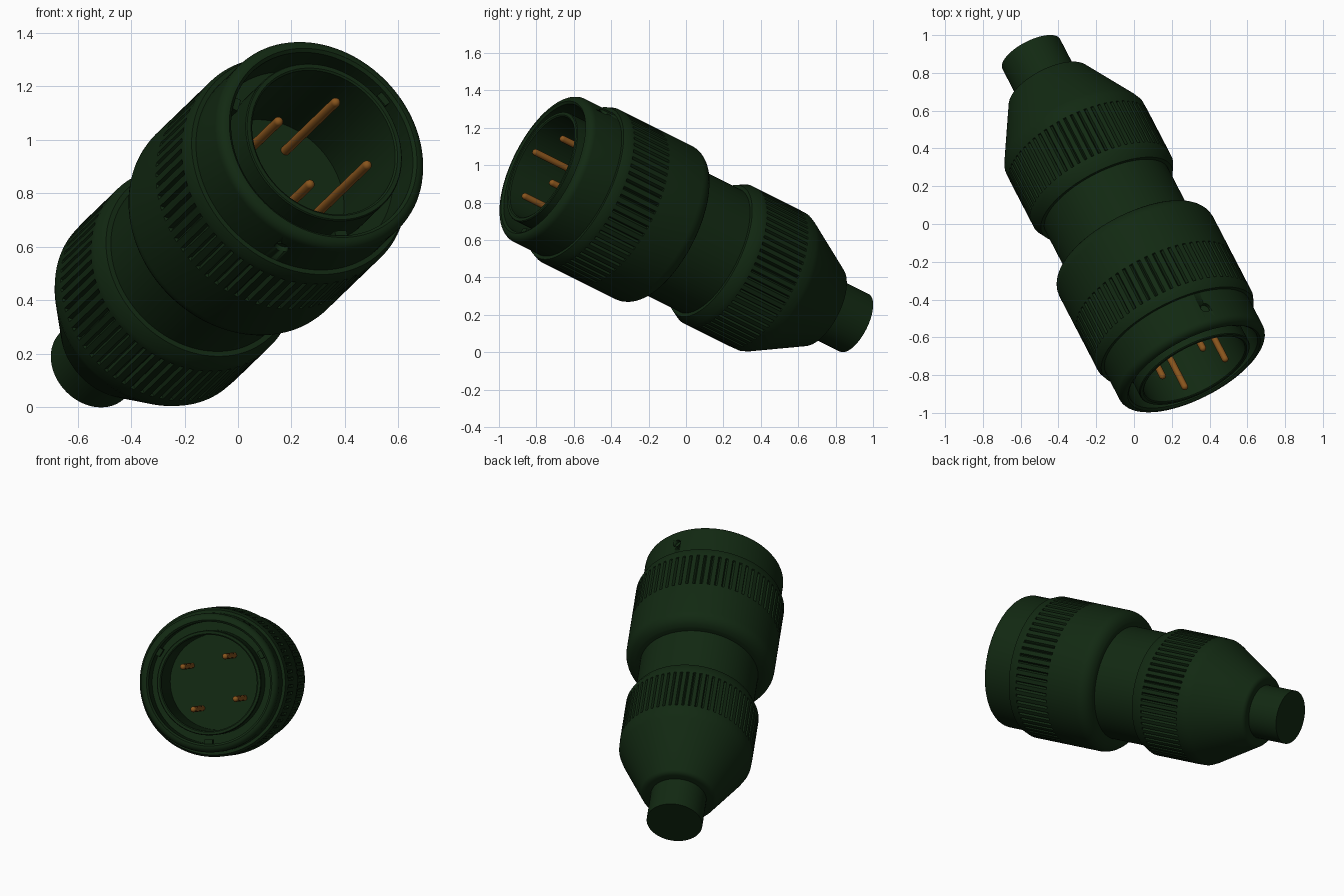
import bpy, bmesh
from math import sin, cos, pi, radians
from mathutils import Matrix, Vector

cube = bpy.data.objects.get("Cube")
if cube:
    bpy.data.objects.remove(cube, do_unlink=True)

# Tilted frame: local z runs along the connector from cable end to mating face
axis = Vector((0.421, -0.812, 0.406)).normalized()
side = Vector((0.886, 0.207, -0.415))
side = (side - axis * side.dot(axis)).normalized()
FRAME = Matrix((side, axis.cross(side), axis)).transposed().to_4x4()
FRAME.translation = (-0.544, 0.90, 0.157)


def material(name, rgb, metallic=0.0):
    mat = bpy.data.materials.new(name)
    mat.use_nodes = True
    mat.diffuse_color = (*rgb, 1)
    bsdf = mat.node_tree.nodes["Principled BSDF"]
    bsdf.inputs["Base Color"].default_value = (*rgb, 1)
    return mat


GREEN = material("dark_green", (0.006, 0.022, 0.006))
COPPER = material("copper", (0.25, 0.09, 0.012))


def finish(bm, name, mat):
    """Turn a local-frame bmesh into a smooth shaded object."""
    bmesh.ops.remove_doubles(bm, verts=bm.verts, dist=1e-5)
    bmesh.ops.recalc_face_normals(bm, faces=bm.faces)
    bm.transform(FRAME)
    mesh = bpy.data.meshes.new(name)
    bm.to_mesh(mesh)
    bm.free()
    mesh.materials.append(mat)
    mesh.shade_smooth()
    mesh.set_sharp_from_angle(angle=radians(30))
    obj = bpy.data.objects.new(name, mesh)
    bpy.context.collection.objects.link(obj)
    return obj


def lathe(name, profile, mat=GREEN, seg=96, closed=False, centre=(0, 0)):
    """Revolve (radius, height[, groove depth]) points about the axis."""
    bm = bmesh.new()
    rings = []
    for point in profile:
        r, z = point[:2]
        groove = point[2] if len(point) > 2 else 0
        ring = []
        for i in range(seg):
            a = 2 * pi * i / seg
            rad = r - (groove if i % 5 == 0 else 0)
            ring.append(bm.verts.new((centre[0] + rad * cos(a),
                                      centre[1] + rad * sin(a), z)))
        rings.append(ring)
    pairs = list(zip(rings, rings[1:]))
    if closed:
        pairs.append((rings[-1], rings[0]))
    for low, high in pairs:
        for i in range(seg):
            j = (i + 1) % seg
            bm.faces.new((low[i], low[j], high[j], high[i]))
    return finish(bm, name, mat)


def fillet(r, z, radius, start, end, steps=6):
    """Arc of profile points about (r, z), angles in degrees."""
    angles = [radians(start + (end - start) * k / steps) for k in range(steps + 1)]
    return [(r + radius * cos(a), z + radius * sin(a)) for a in angles]


def knurl(r, start, end, depth=0.016):
    """Grooved band with abrupt ends."""
    return [(r, start), (r, start + 0.002, depth), (r, end - 0.002, depth), (r, end)]


# Cable stub
lathe("cable_stub", [(0, 0), (0.172, 0), (0.172, 0.3), (0, 0.3)])

# Rear clamp nut: cone, knurled band, chamfered front
lathe("rear_clamp_nut",
      [(0.15, 0.205), (0.205, 0.205)] + fillet(0.205, 0.24, 0.035, -90, -30, 4)
      + [(0.395, 0.515), (0.408, 0.545)] + knurl(0.41, 0.6, 0.87)
      + [(0.41, 0.9), (0.385, 0.95), (0.34, 0.95)], seg=320)

# Plain barrel
lathe("barrel", [(0.3, 0.9), (0.365, 0.9), (0.365, 1.3), (0.3, 1.3)])

# Front coupling nut: rounded rear shoulder, knurled band
lathe("coupling_nut",
      [(0.33, 1.245), (0.39, 1.245)] + fillet(0.378, 1.325, 0.08, -75, 0)
      + knurl(0.458, 1.55, 1.78)
      + [(0.458, 1.805), (0.445, 1.84), (0.41, 1.84)], seg=320)

# Front shell with rounded lip and a deep ring channel
shell = lathe("front_shell",
              [(0.31, 1.75), (0.427, 1.75)] + fillet(0.387, 2.01, 0.04, 0, 90)
              + [(0.375, 2.04), (0.375, 1.86), (0.31, 1.86)],
              closed=True)

# Round dimples drilled into opposite sides of the shell
for sign in (1, -1):
    bm = bmesh.new()
    place = Matrix.Translation((0, sign * 0.43, 1.935)) @ Matrix.Rotation(pi / 2, 4, "X")
    bmesh.ops.create_cone(bm, cap_ends=True, segments=20, radius1=0.026,
                          radius2=0.026, depth=0.05, matrix=place)
    cutter = finish(bm, "dimple_cutter", GREEN)
    cutter.hide_render = True
    cutter.hide_viewport = True
    cutter.display_type = "WIRE"
    cut = shell.modifiers.new("dimple", "BOOLEAN")
    cut.operation = "DIFFERENCE"
    cut.solver = "EXACT"
    cut.object = cutter

# Contact insert: thin sleeve around a recessed floor
lathe("contact_insert", [(0, 1.60), (0.295, 1.60), (0.295, 2.055), (0.302, 2.06),
                         (0.318, 2.06), (0.322, 2.055), (0.322, 1.8)])

# Bayonet lugs on the inside of the shell
for k, angle in enumerate((60, 180, 300)):
    bm = bmesh.new()
    place = (Matrix.Rotation(radians(angle), 4, "Z")
             @ Matrix.Translation((0.363, 0, 1.99))
             @ Matrix.Diagonal((0.03, 0.05, 0.07, 1)))
    bmesh.ops.create_cube(bm, size=1, matrix=place)
    finish(bm, f"bayonet_lug_{k + 1}", GREEN)

# Four contact pins with domed tips
for k in range(4):
    a = k * pi / 2
    lathe(f"contact_pin_{k + 1}",
          [(0, 1.59), (0.018, 1.59)] + fillet(0, 2.045, 0.018, 0, 90, 5),
          COPPER, seg=20, centre=(0.19 * cos(a), 0.19 * sin(a)))
